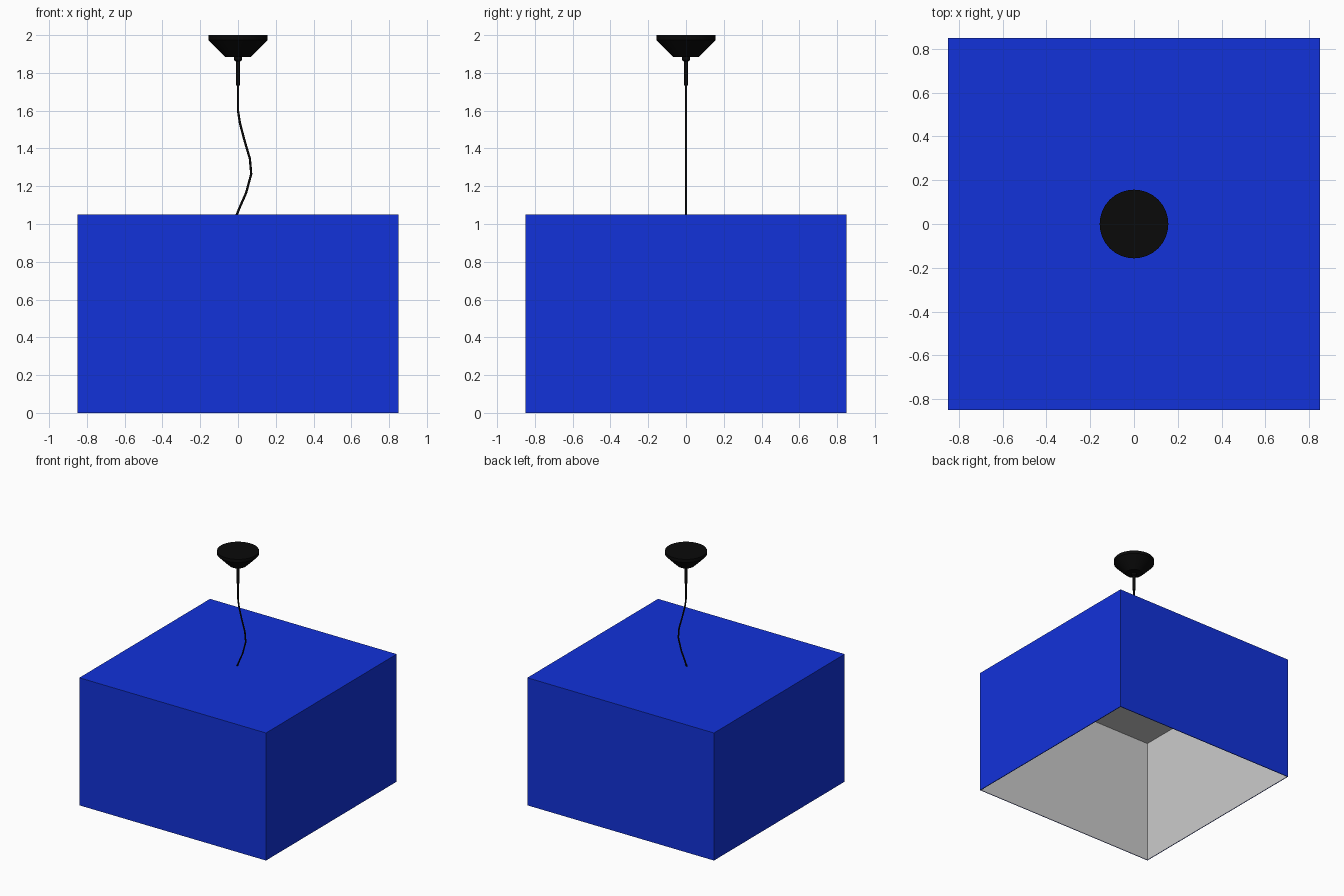
import bpy, bmesh, math

if "Cube" in bpy.data.objects:
    bpy.data.objects.remove(bpy.data.objects["Cube"])


def material(name, color):
    m = bpy.data.materials.new(name)
    m.diffuse_color = color
    m.use_nodes = True
    m.node_tree.nodes["Principled BSDF"].inputs["Base Color"].default_value = m.diffuse_color
    return m


BLUE = material("blue", (0.006, 0.032, 0.70, 1))
BLACK = material("black", (0.003, 0.003, 0.003, 1))
GREY = material("lining_grey", (0.6, 0.6, 0.6, 1))


def add_object(name, bm, mats):
    me = bpy.data.meshes.new(name)
    bm.to_mesh(me)
    bm.free()
    ob = bpy.data.objects.new(name, me)
    bpy.context.collection.objects.link(ob)
    for m in mats:
        me.materials.append(m)
    return ob


def lathe(name, profile, mat, sides=32):
    bm = bmesh.new()
    vs = [bm.verts.new((r, 0, z)) for r, z in profile]
    es = [bm.edges.new(p) for p in zip(vs, vs[1:])]
    bmesh.ops.spin(bm, geom=vs + es, cent=(0, 0, 0), axis=(0, 0, 1),
                   angle=math.tau, steps=sides)
    bmesh.ops.remove_doubles(bm, verts=bm.verts, dist=1e-5)
    bmesh.ops.recalc_face_normals(bm, faces=bm.faces)
    ob = add_object(name, bm, [mat])
    bpy.context.view_layer.objects.active = ob
    ob.select_set(True)
    bpy.ops.object.shade_smooth_by_angle(angle=math.radians(25))
    ob.select_set(False)
    return ob


# Square shade: open-bottomed blue box with a thin grey lining
HALF, HEIGHT = 0.85, 1.05
bm = bmesh.new()
bmesh.ops.create_cube(bm, size=1)
for v in bm.verts:
    v.co = (v.co.x * 2 * HALF, v.co.y * 2 * HALF, (v.co.z + 0.5) * HEIGHT)
bottom = [f for f in bm.faces if f.normal.z < -0.5]
bmesh.ops.delete(bm, geom=bottom, context="FACES_ONLY")
shade = add_object("shade", bm, [BLUE, GREY])
solid = shade.modifiers.new("lining", "SOLIDIFY")
solid.thickness = 0.006
solid.offset = -1
solid.use_even_offset = True
solid.material_offset = 1

# Ceiling canopy and its cord grip
lathe("ceiling_canopy", [(0, 2), (0.157, 2), (0.157, 1.975), (0.107, 1.923),
                         (0.066, 1.883), (0, 1.883)], BLACK)
lathe("cord_grip", [(0, 1.885), (0.021, 1.885), (0.021, 1.867), (0.011, 1.86),
                    (0.011, 1.733), (0, 1.733)], BLACK, 16)

# Slack hanging cord
path = [(0, 1.74), (0, 1.6), (0.01, 1.535), (0.035, 1.44), (0.063, 1.345),
        (0.070, 1.265), (0.043, 1.165), (0.01, 1.09), (-0.008, 1.046)]
cu = bpy.data.curves.new("cord", "CURVE")
cu.dimensions = "3D"
cu.bevel_depth = 0.006
cu.bevel_resolution = 2
cu.use_fill_caps = True
sp = cu.splines.new("POLY")
sp.points.add(len(path) - 1)
for p, (x, z) in zip(sp.points, path):
    p.co = (x, 0, z, 1)
cu.materials.append(BLACK)
bpy.context.collection.objects.link(bpy.data.objects.new("cord", cu))
